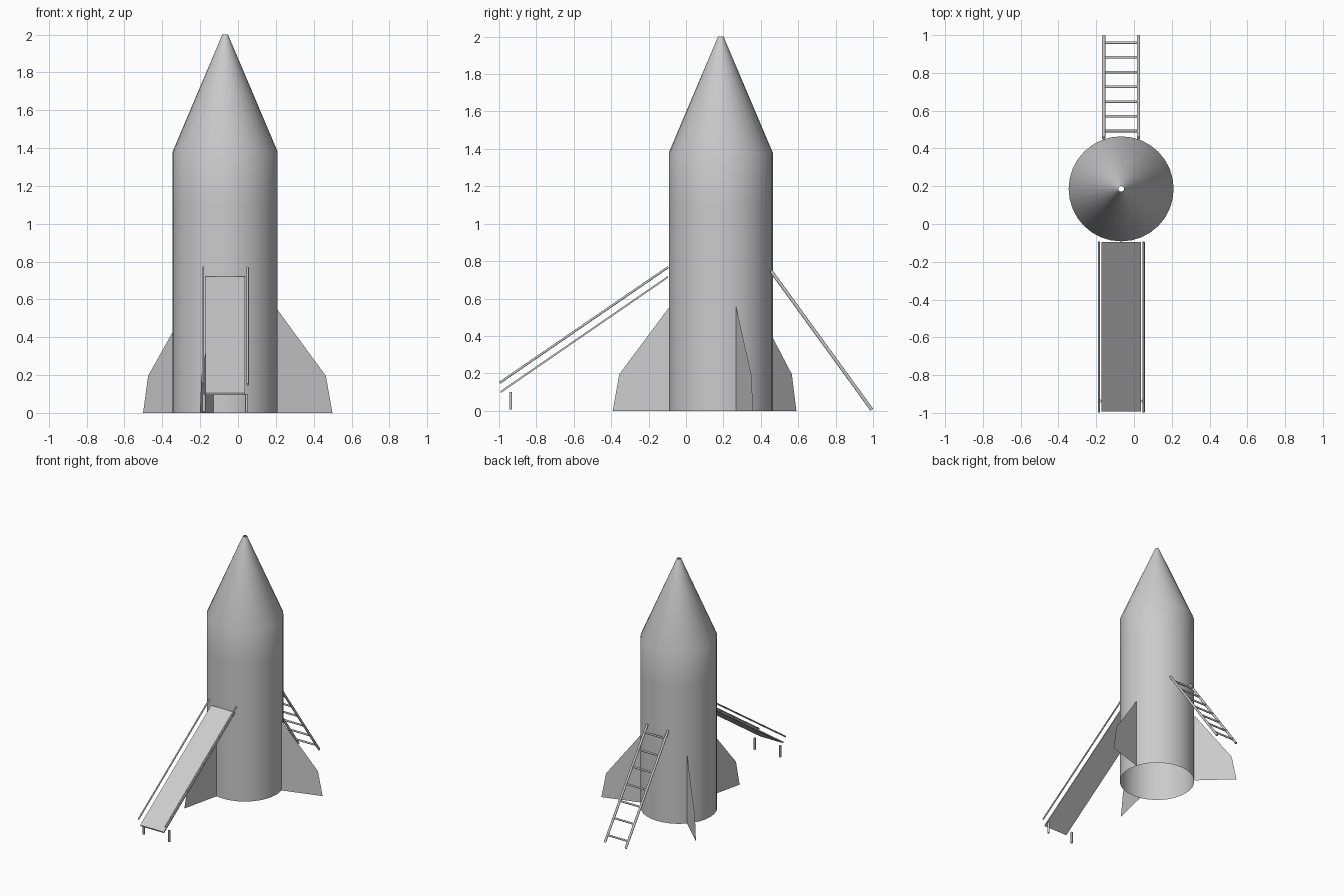
import bpy, bmesh
from math import cos, sin, tau, radians
from mathutils import Vector, Matrix

if "Cube" in bpy.data.objects:
    bpy.data.objects.remove(bpy.data.objects["Cube"])

CX, CY = -0.068, 0.186      # rocket axis
R = 0.278                   # hull radius


def make_object(name, bm, smooth=False):
    mesh = bpy.data.meshes.new(name)
    bm.to_mesh(mesh)
    bm.free()
    ob = bpy.data.objects.new(name, mesh)
    bpy.context.collection.objects.link(ob)
    if smooth:
        bpy.ops.object.select_all(action='DESELECT')
        ob.select_set(True)
        bpy.context.view_layer.objects.active = ob
        bpy.ops.object.shade_smooth_by_angle(angle=radians(50))
    return ob


def rod(name, a, b, radius, sides=12):
    a, b = Vector(a), Vector(b)
    d = b - a
    m = Matrix.Translation((a + b) / 2) @ d.to_track_quat('Z', 'Y').to_matrix().to_4x4()
    bm = bmesh.new()
    bmesh.ops.create_cone(bm, cap_ends=True, segments=sides, radius1=radius,
                          radius2=radius, depth=d.length, matrix=m)
    return make_object(name, bm, True)


# Hull: open tube with a tapering nose, open at both ends
profile = [(R, 0.0), (R, 0.55), (R, 1.1), (R, 1.38), (0.015, 2.0)]
N = 32
bm = bmesh.new()
rings = [[bm.verts.new((CX + r * cos(tau * i / N), CY + r * sin(tau * i / N), z))
          for i in range(N)] for r, z in profile]
for lo, hi in zip(rings, rings[1:]):
    for i in range(N):
        j = (i + 1) % N
        bm.faces.new((lo[i], lo[j], hi[j], hi[i]))
make_object("rocket_hull", bm, True)

# Three flat sheet fins, 120 degrees apart
fin = [(R, 0.0), (0.593, 0.0), (0.557, 0.195), (R, 0.56)]
for k in range(3):
    a = radians(17 + 120 * k)
    bm = bmesh.new()
    bm.faces.new([bm.verts.new((CX + r * cos(a), CY + r * sin(a), z)) for r, z in fin])
    make_object(f"fin_{k + 1}", bm)

# Ramp board: thin sloping slab
x0, x1 = -0.172, 0.038
section = [(-0.095, 0.722), (-0.993, 0.105), (-0.990, 0.095), (-0.095, 0.711)]
bm = bmesh.new()
left = [bm.verts.new((x0, y, z)) for y, z in section]
right = [bm.verts.new((x1, y, z)) for y, z in section]
bm.faces.new(left)
bm.faces.new(right[::-1])
for i in range(4):
    j = (i + 1) % 4
    bm.faces.new((left[j], left[i], right[i], right[j]))
bmesh.ops.recalc_face_normals(bm, faces=bm.faces)
make_object("ramp_board", bm)

# Ramp handrails and feet
mid = (x0 + x1) / 2
for side, s in (("left", -1), ("right", 1)):
    x = mid + s * 0.118
    rod(f"ramp_rail_{side}", (x, -0.095, 0.768), (x, -0.996, 0.150), 0.006)
    x = mid + s * 0.113
    rod(f"ramp_foot_{side}", (x, -0.937, 0.008), (x, -0.937, 0.100), 0.008)

# Ladder leaning on the back of the hull
top, bottom = Vector((0, 0.455, 0.747)), Vector((0, 0.993, 0.006))
half = 0.092
for side, s in (("left", -1), ("right", 1)):
    off = Vector((CX + s * half, 0, 0))
    rod(f"ladder_rail_{side}", top + off, bottom + off, 0.009)
for k in range(7):
    y = 0.96 - 0.078 * k
    p = bottom.lerp(top, (0.993 - y) / (0.993 - 0.455))
    rod(f"ladder_rung_{k + 1}", p + Vector((CX - half, 0, 0)),
        p + Vector((CX + half, 0, 0)), 0.007)
